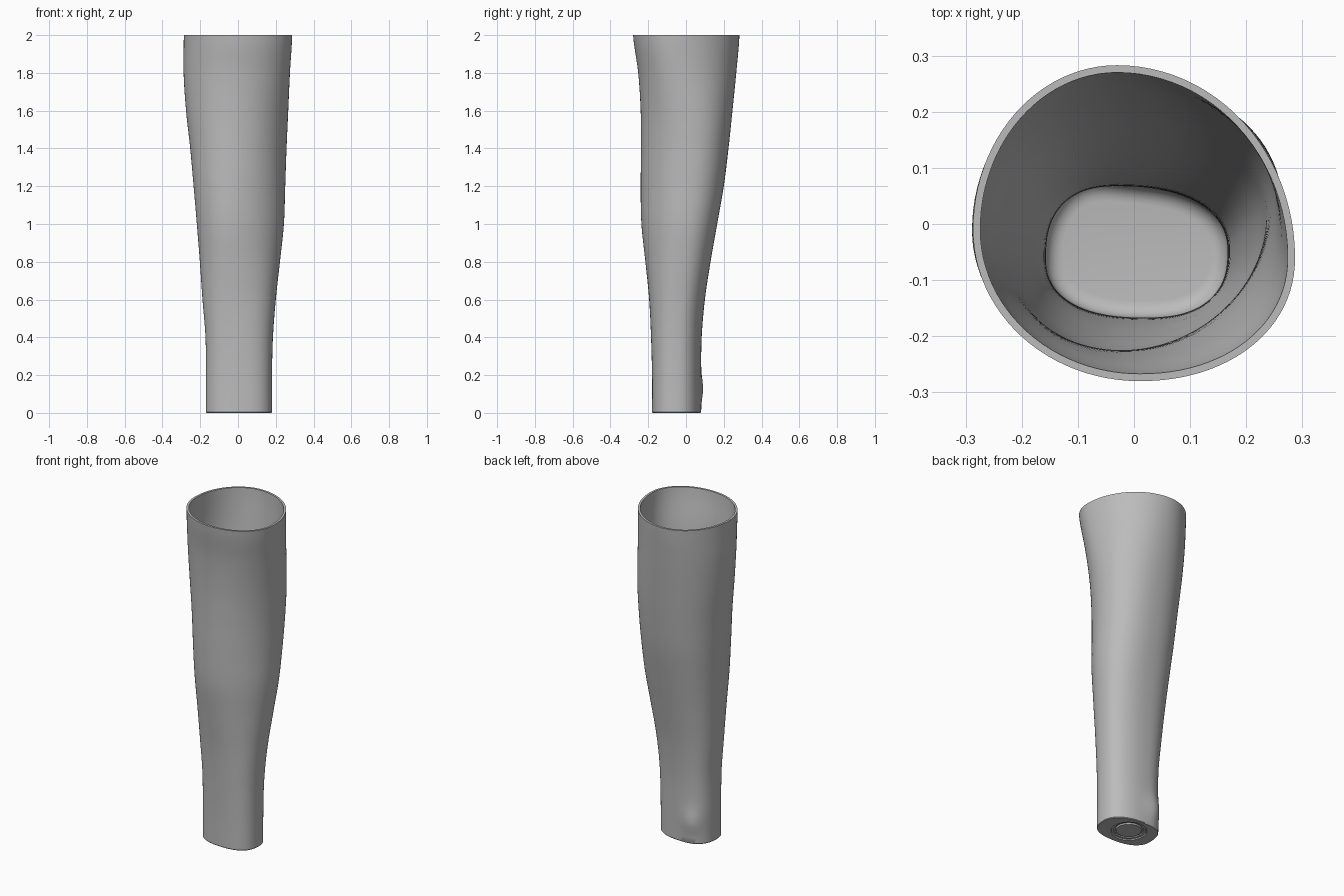
import bpy, bmesh
from math import sin, cos, pi, exp, hypot
from mathutils import Vector

cube = bpy.data.objects.get("Cube")
if cube:
    bpy.data.objects.remove(cube, do_unlink=True)

# One plain grey for the whole shell
grey = bpy.data.materials.new("matte grey")
grey.use_nodes = True
colour = (0.5, 0.5, 0.5, 1)
grey.diffuse_color = colour
grey.node_tree.nodes["Principled BSDF"].inputs["Base Color"].default_value = colour

SEGMENTS = 96
RINGS = 60
HEIGHT = 2.0
WALL = 0.013
FLOOR = 0.05

# Section limits at even heights: left, right, front, back
LIMITS = [
    (-.17, .18, -.18, .08), (-.17, .18, -.18, .08), (-.172, .185, -.185, .083),
    (-.188, .2, -.195, .1), (-.202, .222, -.215, .13), (-.218, .243, -.236, .165),
    (-.235, .25, -.24, .2), (-.253, .257, -.238, .225), (-.275, .266, -.24, .246),
    (-.288, .275, -.253, .266), (-.287, .287, -.28, .283),
]
# Where each side peaks: x of back, x of front, y of right, y of left;
# then roundness of the quadrants starting at the back right
SHAPES = [
    (-.03, .02, -.05, -.06, 2.3, 2.5, 2.4, 2.5), (-.02, .01, -.04, -.06, 2.3, 2.5, 2.3, 2.4),
    (.02, -.03, 0, -.04, 2.3, 2.4, 2.1, 2), (.01, -.02, .03, -.02, 2.2, 2.2, 2, 2),
    (-.03, .01, -.06, -.01, 2, 2, 2, 2.1),
]


def spline(rows, t):
    """Smoothly blend the rows of a table, t from 0 to 1."""
    last = len(rows) - 1
    s = min(max(t, 0), 1) * last
    i = min(int(s), last - 1)
    f = s - i
    a, b, c, d = (rows[min(max(k, 0), last)] for k in range(i - 1, i + 3))
    return [q + f * (r - p + f * (2 * p - 5 * q + 4 * r - s4 + f * (3 * (q - r) + s4 - p))) / 2
            for p, q, r, s4 in zip(a, b, c, d)]


def section(z, inset=0.0, at=None):
    """Closed outline of the limb at height z, moved inward by inset."""
    x0, x1, y0, y1 = spline(LIMITS, z / HEIGHT)
    back, front, right, left, *power = spline(SHAPES, z / HEIGHT)
    points = []
    for i in range(SEGMENTS):
        a = 2 * pi * i / SEGMENTS
        n = 2 / power[i * 4 // SEGMENTS]
        c, s = cos(a), sin(a)
        px = back if s >= 0 else front
        py = right if c >= 0 else left
        rx = (x1 - px if c >= 0 else px - x0) - inset
        ry = (y1 - py if s >= 0 else py - y0) - inset
        x = px + rx * (1 if c >= 0 else -1) * abs(c) ** n
        y = py + ry * (1 if s >= 0 else -1) * abs(s) ** n
        # Rounded bone bump low on the back
        lump = .017 * exp(-(hypot(x + .08, y - .065) / .06) ** 2 - ((z - .13) / .07) ** 2)
        points.append(Vector((x - .5 * lump, y + .85 * lump, z if at is None else at)))
    return points


def circle(radius, z):
    return [Vector((radius * cos(2 * pi * i / SEGMENTS),
                    -.045 + radius * sin(2 * pi * i / SEGMENTS), z)) for i in range(SEGMENTS)]


# Underside: stepped round recess, from the centre outward
loops = [circle(.07, .004), circle(.074, .012), circle(.082, .012), circle(.084, .006),
         circle(.096, .006), circle(.1, 0), section(0, .003, 0)]

# Outer wall, rim and inner wall
loops += [section(.004 + (HEIGHT - .004) * i / RINGS) for i in range(RINGS + 1)]
fillet = .03
low = FLOOR + fillet
loops += [section(HEIGHT - (HEIGHT - low) * i / RINGS, WALL) for i in range(RINGS + 1)]

# Rounded corner down into the inner floor
for k in range(1, 7):
    a = k * pi / 12
    loops.append(section(low, WALL + fillet * (1 - cos(a)), low - fillet * sin(a)))

# Bridge all loops into one closed shell
bm = bmesh.new()
rings = [[bm.verts.new(p) for p in loop] for loop in loops]
for lower, upper in zip(rings, rings[1:]):
    for i in range(SEGMENTS):
        j = (i + 1) % SEGMENTS
        bm.faces.new((lower[i], lower[j], upper[j], upper[i]))
bm.faces.new(rings[0][::-1])
bm.faces.new(rings[-1])
bmesh.ops.recalc_face_normals(bm, faces=bm.faces)

mesh = bpy.data.meshes.new("limb_shell")
bm.to_mesh(mesh)
bm.free()
mesh.materials.append(grey)
shell = bpy.data.objects.new("limb_shell", mesh)
bpy.context.collection.objects.link(shell)
bpy.ops.object.select_all(action="DESELECT")
shell.select_set(True)
bpy.context.view_layer.objects.active = shell
bpy.ops.object.shade_smooth_by_angle(angle=pi / 5)
